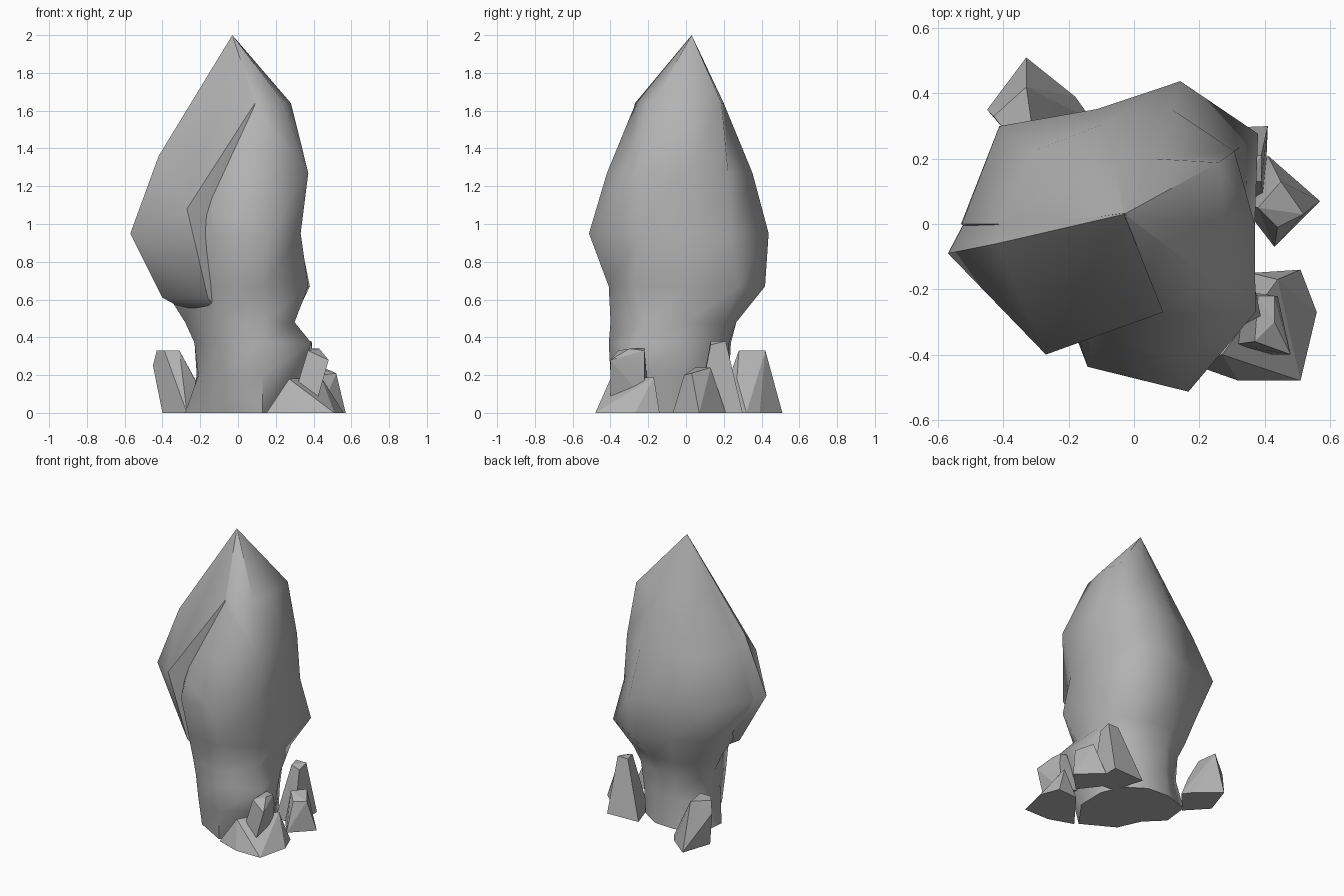
import bpy
import bmesh
from math import cos, sin, pi, radians
from mathutils import Vector

cube = bpy.data.objects.get("Cube")
if cube:
    bpy.data.objects.remove(cube, do_unlink=True)

grey = bpy.data.materials.new("stone grey")
grey.use_nodes = True
stone = (0.45, 0.45, 0.45, 1)
grey.diffuse_color = stone
grey.node_tree.nodes["Principled BSDF"].inputs["Base Color"].default_value = stone

# Corners of the flat sheared face, in hundredths
TIP, FRONT, SIDE = (-3, 3, 200), (9, -27, 164), (-57, -9, 95)


def finish(bm, name, angle):
    """Turn a bmesh into a stone object, smooth below the given edge angle."""
    bmesh.ops.recalc_face_normals(bm, faces=bm.faces[:])
    mesh = bpy.data.meshes.new(name)
    bm.to_mesh(mesh)
    bm.free()
    mesh.materials.append(grey)
    obj = bpy.data.objects.new(name, mesh)
    bpy.context.collection.objects.link(obj)
    bpy.ops.object.select_all(action="DESELECT")
    obj.select_set(True)
    bpy.context.view_layer.objects.active = obj
    bpy.ops.object.shade_smooth_by_angle(angle=radians(angle))
    return obj


def chunk(name, points, angle=15):
    """Faceted rock: the convex hull of a few corners, in hundredths."""
    bm = bmesh.new()
    for point in points:
        bm.verts.new(Vector(point) / 100)
    hull = bmesh.ops.convex_hull(bm, input=bm.verts[:])
    loose = {g for g in hull["geom_interior"] + hull["geom_unused"]
             if isinstance(g, bmesh.types.BMVert)}
    bmesh.ops.delete(bm, geom=list(loose), context="VERTS")
    bmesh.ops.dissolve_limit(bm, angle_limit=radians(4),
                             verts=bm.verts[:], edges=bm.edges[:])
    return finish(bm, name, angle)


def spire(name, levels):
    """Loft of rings; each level is a height and radii counted from +x."""
    bm = bmesh.new()
    rings = []
    for height, radii in levels:
        step = 2 * pi / len(radii)
        rings.append([bm.verts.new((r * cos(i * step) / 100,
                                    r * sin(i * step) / 100, height / 100))
                      for i, r in enumerate(radii)])
    bm.faces.new(rings[0])
    count = len(rings[0])
    for low, high in zip(rings, rings[1:]):
        for i in range(count):
            j = (i + 1) % count
            bm.faces.new((low[i], low[j], high[j], high[i]))
    apex = bm.verts.new(Vector(TIP) / 100)
    for i in range(count):
        bm.faces.new((rings[-1][i], rings[-1][(i + 1) % count], apex))

    # Shear the body off just behind the flat face
    tip, front, side = (Vector(p) / 100 for p in (TIP, FRONT, SIDE))
    normal = (side - tip).cross(front - tip).normalized()
    cut = bmesh.ops.bisect_plane(
        bm, geom=bm.verts[:] + bm.edges[:] + bm.faces[:],
        plane_co=tip - normal * 0.004, plane_no=normal, clear_outer=True)
    rim = [g for g in cut["geom_cut"] if isinstance(g, bmesh.types.BMEdge)]
    bmesh.ops.holes_fill(bm, edges=rim)
    return finish(bm, name, 65)


# Main twisted spire with a waist above the foot
spire("rock_spire", [
    (0, (28, 26, 25, 26, 32, 28, 20, 29, 42, 34)),
    (20, (30, 27, 24, 24, 27, 21, 22, 32, 42, 43)),
    (37, (33, 29, 24, 25, 28, 23, 23, 34, 43, 48)),
    (48, (29, 34, 28, 28, 33, 28, 25, 36, 42, 37)),
    (67, (37, 47, 44, 34, 40, 40, 27, 40, 43, 46)),
    (95, (33, 40, 46, 37, 51, 53, 30, 46, 54, 41)),
    (127, (37, 38, 37, 32, 38, 42, 28, 34, 44, 46)),
    (164, (28, 32, 21, 19, 21, 23, 18, 18, 28, 30)),
])

# Flat sheared slab on the side, with an overhanging lower edge
chunk("sheared_slab", [
    TIP, FRONT, SIDE, (-27, -40, 108), (-42, -6, 136), (-28, -2, 156),
    (-40, -3, 61), (-16, -34, 61), (-29, 1, 55), (-12, -31, 56),
    (-20, -36, 108), (-38, 27, 93),
], 46)

# Loose rocks around the foot
chunk("back_rock", [
    (-33, 51, 0), (-40, 30, 0), (-18, 39, 0), (-13, 32, 0), (-27, 16, 0),
    (-45, 35, 25), (-43, 33, 33), (-33, 42, 33), (-39, 28, 33),
    (-31, 28, 33), (-23, 27, 18),
])
chunk("side_rock", [
    (41, 21, 0), (57, 7, 0), (43, -7, 0), (33, 6, 0),
    (45, 13, 24), (52, 3, 21), (44, -1, 20), (38, 5, 24),
])
chunk("tall_side_rock", [
    (24, 8, 0), (40, 6, 0), (41, 30, 0), (17, 29, 0),
    (33, 13, 38), (39, 13, 36), (39, 21, 38), (31, 21, 38),
])
chunk("leaning_block", [
    (37, -36, 33), (43, -30, 34), (43, -22, 33), (38, -22, 34),
    (48, -40, 28), (44, -22, 26), (30, -37, 10), (42, -40, 7),
    (42, -22, 7), (30, -20, 10),
])
chunk("front_rock", [
    (15, -42, 0), (24, -45, 0), (32, -48, 0), (51, -48, 0), (56, -27, 0),
    (51, -14, 0), (36, -15, 0), (27, -40, 18), (44, -17, 19),
])
